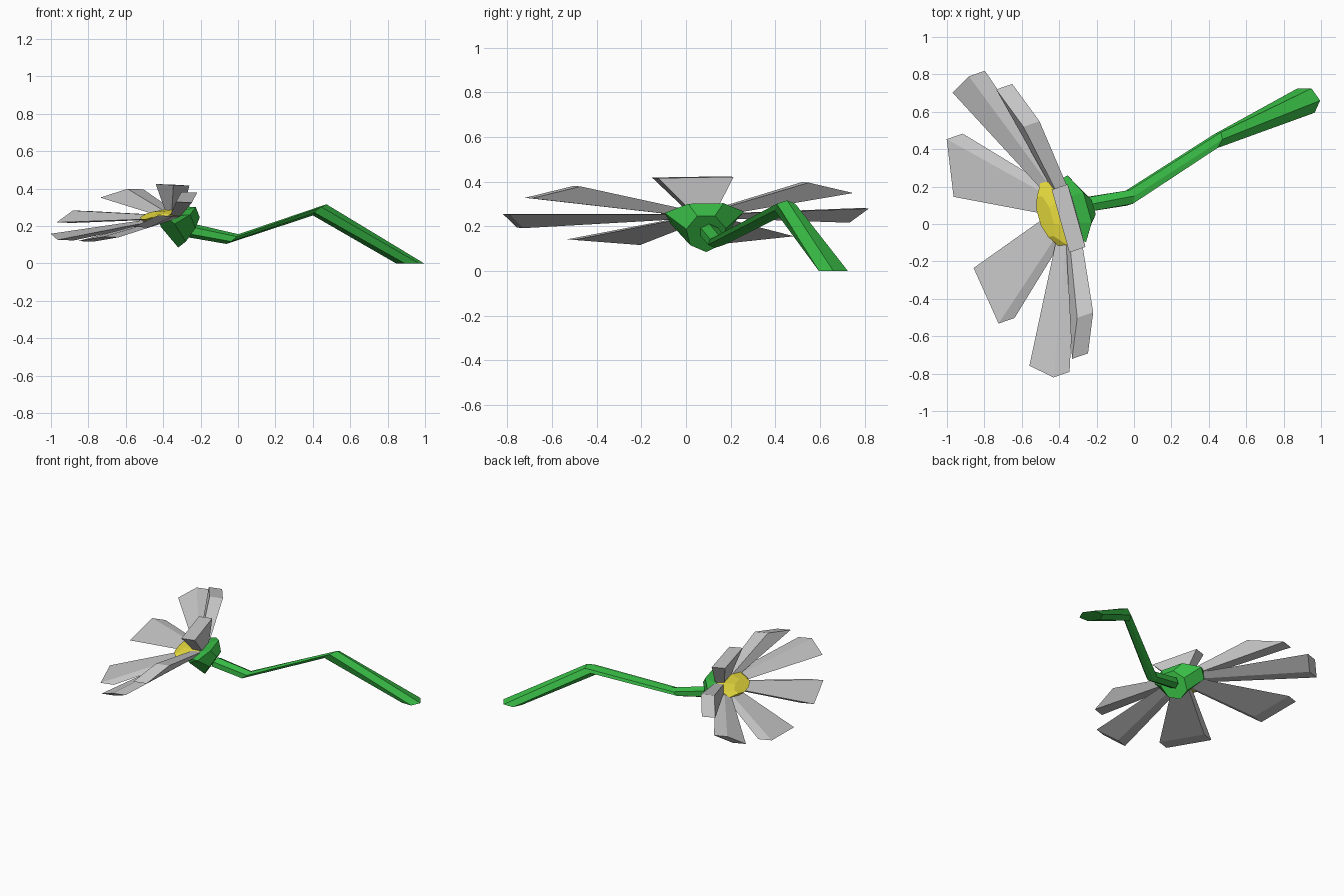
import bpy, bmesh, math
from mathutils import Vector as V

if "Cube" in bpy.data.objects:
    bpy.data.objects.remove(bpy.data.objects["Cube"])

# Flattened head frame: sideways, upward and facing directions
U = V((-0.27, 0.96, 0.016))
UP = V((0.317, 0.037, 0.183))
FACE = V((-0.95, -0.33, 0.03))


def material(name, color):
    m = bpy.data.materials.new(name)
    m.diffuse_color = color
    m.use_nodes = True
    m.node_tree.nodes["Principled BSDF"].inputs["Base Color"].default_value = m.diffuse_color
    return m


green = material("green", (0.04, 0.5, 0.06, 1))
yellow = material("yellow", (0.85, 0.75, 0.05, 1))


def ring(center, a, b, n, start=0):
    angles = [start + 2 * math.pi * i / n for i in range(n)]
    return [V(center) + V(a) * math.sin(t) + V(b) * math.cos(t) for t in angles]


def loft(name, rings, mat=None):
    """Skin matching rings of points and cap both ends."""
    bm = bmesh.new()
    loops = [[bm.verts.new(p) for p in r] for r in rings]
    n = len(loops[0])
    for r, s in zip(loops, loops[1:]):
        for i in range(n):
            j = (i + 1) % n
            bm.faces.new((r[i], r[j], s[j], s[i]))
    bm.faces.new(loops[0])
    bm.faces.new(loops[-1])
    bmesh.ops.recalc_face_normals(bm, faces=bm.faces)
    me = bpy.data.meshes.new(name)
    bm.to_mesh(me)
    bm.free()
    ob = bpy.data.objects.new(name, me)
    bpy.context.collection.objects.link(ob)
    if mat:
        me.materials.append(mat)


# Bent stem, cut flat on the ground
loft("stem", [
    ring((0.92, 0.66, 0), (-0.01, 0.075, 0), (0.075, 0.0, 0), 6),
    ring((0.437, 0.443, 0.286), (0.01, 0.048, 0), (0.036, 0.01, 0.03), 6),
    ring((-0.03, 0.14, 0.13), (-0.01, 0.042, 0), (0.032, 0.01, 0.026), 6),
    ring((-0.25, 0.105, 0.175), (0, 0.045, 0), (0.015, 0, 0.036), 6),
], green)

# Cup behind the petals
loft("calyx", [
    ring((-0.265, 0.09, 0.17), U * 0.095, (0.055, 0, 0.085), 7, math.pi / 7),
    ring((-0.325, 0.08, 0.25), U * 0.19, (0.085, 0.01, 0.058), 7, math.pi / 7),
    ring((-0.37, 0.07, 0.252), U * 0.17, UP * 0.17, 7, math.pi / 7),
], green)

# Domed flower centre
loft("flower_centre", [
    ring((-0.38, 0.07, 0.25), U * 0.17, UP * 0.17, 8, math.pi / 8),
    ring((-0.43, 0.055, 0.254), U * 0.19, UP * 0.19, 8, math.pi / 8),
    ring((-0.475, 0.04, 0.256), U * 0.12, UP * 0.12, 8, math.pi / 8),
], yellow)

# Seven wedge petals, widening outwards and leaning forward
for k in range(7):
    t = 2 * math.pi * k / 7
    out = UP * math.cos(t) + U * math.sin(t)
    side = U * math.cos(t) - UP * math.sin(t)
    sections = []
    for center, w, d in (
        (V((-0.38, 0.065, 0.25)) + out * 0.12, 0.06, 0.03),
        (V((-0.61, 0.0, 0.27)) + out * 0.82, 0.175, 0.045),
    ):
        sections.append([center + side * (w * i) + FACE * (d * j)
                         for i, j in ((-1, -1), (1, -1), (1, 1), (-1, 1))])
    loft(f"petal_{k + 1}", sections)
